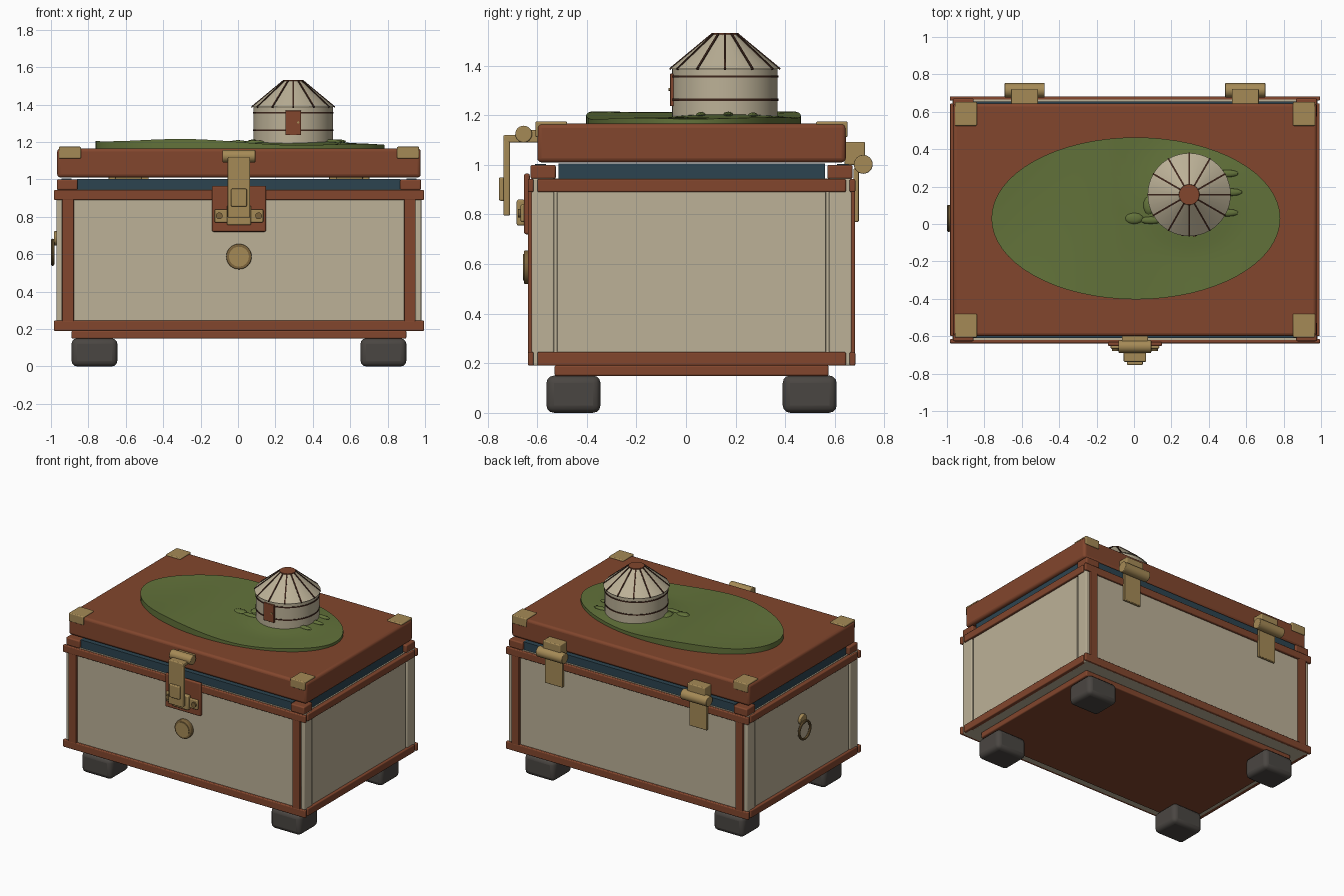
import bpy, bmesh, math
from mathutils import Matrix, Vector

if "Cube" in bpy.data.objects:
    bpy.data.objects.remove(bpy.data.objects["Cube"])

CX, CY = 0.005, 0.0225          # centre of the chest
TX, TY = 0.295, 0.157           # centre of the tower


def mat(name, r, g, b):
    def lin(c):
        c /= 255
        return c / 12.92 if c < 0.04045 else ((c + 0.055) / 1.055) ** 2.4
    m = bpy.data.materials.new(name)
    m.diffuse_color = (lin(r), lin(g), lin(b), 1)
    m.use_nodes = True
    m.node_tree.nodes["Principled BSDF"].inputs["Base Color"].default_value = m.diffuse_color
    return m


LEATHER = mat("brown leather", 130, 70, 45)
CREAM = mat("cream panel", 188, 177, 151)
BRASS = mat("brass", 165, 138, 86)
OLD_BRASS = mat("dark brass", 124, 100, 60)
TEAL = mat("dark teal lining", 44, 68, 80)
RUBBER = mat("dark rubber", 74, 70, 66)
GRASS = mat("grass green", 98, 114, 58)
DARK = mat("dark brown trim", 62, 38, 28)


def finish(bm, name, material, bevel=0.0, smooth=True):
    bmesh.ops.recalc_face_normals(bm, faces=bm.faces)
    me = bpy.data.meshes.new(name)
    bm.to_mesh(me)
    bm.free()
    me.materials.append(material)
    ob = bpy.data.objects.new(name, me)
    bpy.context.collection.objects.link(ob)
    if bevel:
        md = ob.modifiers.new("bevel", 'BEVEL')
        md.width, md.segments = bevel, 3
    if smooth:
        bpy.ops.object.select_all(action='DESELECT')
        ob.select_set(True)
        bpy.context.view_layer.objects.active = ob
        bpy.ops.object.shade_smooth_by_angle(angle=math.radians(35))
    return ob


def box(name, x, y, z, material, bevel=0.0):
    bm = bmesh.new()
    bmesh.ops.create_cube(bm, size=1)
    for v in bm.verts:
        v.co = [a[0] + (a[1] - a[0]) * (c + 0.5) for a, c in zip((x, y, z), v.co)]
    return finish(bm, name, material, bevel)


def flip(r, c):
    return (2 * c - r[1], 2 * c - r[0])


def boxes(name, x, y, z, material, bevel=0.0, mx=False, my=False):
    """Box repeated across the chest centre lines."""
    for xr in ([x, flip(x, CX)] if mx else [x]):
        for yr in ([y, flip(y, CY)] if my else [y]):
            box(name, xr, yr, z, material, bevel)


def cyl(name, centre, axis, r1, r2, depth, material, seg=32, bevel=0.0):
    bm = bmesh.new()
    bmesh.ops.create_cone(bm, cap_ends=True, segments=seg, radius1=r1, radius2=r2, depth=depth)
    rot = Vector((0, 0, 1)).rotation_difference(Vector(axis)).to_matrix().to_4x4()
    bm.transform(Matrix.Translation(centre) @ rot)
    return finish(bm, name, material, bevel)


def ring(name, centre, axis, major, minor, material, seg=40):
    bm = bmesh.new()
    rows = []
    for i in range(seg):
        a = 2 * math.pi * i / seg
        rows.append([bm.verts.new(((major + minor * math.cos(b)) * math.cos(a),
                                   (major + minor * math.cos(b)) * math.sin(a),
                                   minor * math.sin(b)))
                     for b in [2 * math.pi * j / 8 for j in range(8)]])
    for i in range(seg):
        p, q = rows[i], rows[(i + 1) % seg]
        for j in range(8):
            bm.faces.new((p[j], q[j], q[(j + 1) % 8], p[(j + 1) % 8]))
    rot = Vector((0, 0, 1)).rotation_difference(Vector(axis)).to_matrix().to_4x4()
    bm.transform(Matrix.Translation(centre) @ rot)
    return finish(bm, name, material)


# Feet and base
boxes("foot", (0.655, 0.9), (0.39, 0.608), (0, 0.15), RUBBER, 0.03, True, True)
box("base_plate", (-0.89, 0.90), (-0.53, 0.575), (0.148, 0.192), LEATHER, 0.008)

# Body with cream corner columns
box("body", (-0.955, 0.965), (-0.62, 0.665), (0.19, 0.945), CREAM)
boxes("side_panel", (0.96, 0.974), (-0.52, 0.565), (0.2, 0.94), CREAM, 0.003, mx=True)
boxes("corner_column", (0.95, 0.98), (0.577, 0.668), (0.19, 0.945), CREAM, 0.006, True, True)

# Leather frame
for z in ((0.19, 0.245), (0.89, 0.943)):
    boxes("long_rail", (-0.985, 0.995), (0.66, 0.683), z, LEATHER, 0.006, my=True)
    boxes("side_rail", (0.96, 0.993), (-0.6, 0.645), z, LEATHER, 0.006, mx=True)
boxes("frame_post", (0.888, 0.95), (0.66, 0.682), (0.19, 0.943), LEATHER, 0.005, True, True)
boxes("top_corner_block", (0.867, 0.978), (0.57, 0.672), (0.943, 1.0), LEATHER, 0.008, True, True)

# Lining rim
boxes("long_lining", (-0.86, 0.87), (0.61, 0.655), (0.94, 1.003), TEAL, my=True)
boxes("side_lining", (0.90, 0.955), (-0.515, 0.56), (0.94, 1.006), TEAL, mx=True)

# Lid and its corner brackets
box("lid", (-0.967, 0.977), (-0.6, 0.645), (1.01, 1.166), LEATHER, 0.018)
boxes("lid_corner", (0.85, 0.968), (0.525, 0.652), (1.112, 1.175), BRASS, 0.006, True, True)

# Front latch
box("latch_plate", (-0.14, 0.15), (-0.653, -0.63), (0.72, 0.965), LEATHER, 0.008)
box("latch_base", (-0.125, 0.135), (-0.667, -0.65), (0.77, 0.84), BRASS, 0.006)
box("latch_catch", (-0.06, 0.07), (-0.683, -0.65), (0.755, 0.86), BRASS, 0.008)
for sx in (-0.1, 0.11):
    cyl("latch_rivet", (sx, -0.67, 0.805), (0, 1, 0), 0.018, 0.018, 0.016, OLD_BRASS, 16)
box("hasp_strap", (-0.055, 0.065), (-0.737, -0.71), (0.795, 1.105), BRASS, 0.006)
box("hasp_arm", (-0.055, 0.065), (-0.737, -0.655), (1.09, 1.12), BRASS, 0.006)
box("hasp_mount", (-0.065, 0.075), (-0.65, -0.595), (1.09, 1.14), BRASS, 0.006)
cyl("hasp_barrel", (CX, -0.655, 1.124), (1, 0, 0), 0.034, 0.034, 0.175, BRASS, 24, 0.005)
box("hasp_button", (-0.037, 0.047), (-0.754, -0.73), (0.855, 0.95), BRASS, 0.006)

# Front medallion
cyl("medallion_rim", (CX, -0.637, 0.587), (0, 1, 0), 0.068, 0.068, 0.034, OLD_BRASS, 32, 0.006)
cyl("medallion_face", (CX, -0.653, 0.587), (0, 1, 0), 0.053, 0.053, 0.008, BRASS)

# Ring pull on the left side
cyl("ring_boss", (-0.972, 0.03, 0.685), (1, 0, 0), 0.038, 0.038, 0.026, BRASS, 24, 0.005)
ring("pull_ring", (-0.991, 0.03, 0.61), (1, 0, 0), 0.064, 0.009, OLD_BRASS)

# Rear hinges
for s in (-1, 1):
    x = CX + s * 0.59
    cyl("hinge_barrel", (x, 0.715, 1.002), (1, 0, 0), 0.038, 0.038, 0.215, BRASS, 24, 0.004)
    box("hinge_upper_leaf", (x - 0.072, x + 0.072), (0.64, 0.722), (1.0, 1.093), BRASS, 0.006)
    box("hinge_lower_leaf", (x - 0.072, x + 0.072), (0.676, 0.697), (0.77, 0.985), BRASS, 0.005)


# Rolling grass mound
def ground(x, y):
    u, v = (x - 0.01) / 0.77, (y - 0.03) / 0.43
    z = 1.195 - 0.018 * u + 0.012 * math.cos(5.5 * u + 1.6) * (1 - 0.5 * v * v)
    z += 0.012 * v * v * (u < 0.4) * (0.4 - u)
    d = math.hypot(x - TX, y - TY)
    return z + 0.024 * math.exp(-((d / 0.26) ** 4))


bm = bmesh.new()
SEG, RINGS = 64, 16
centre = bm.verts.new((0.01, 0.03, ground(0.01, 0.03)))
loops = []
for k in range(1, RINGS + 2):
    t = min(k, RINGS) / RINGS
    loop = []
    for i in range(SEG):
        a = 2 * math.pi * i / SEG
        x, y = 0.01 + 0.772 * t * math.cos(a), 0.03 + 0.433 * t * math.sin(a)
        loop.append(bm.verts.new((x, y, ground(x, y) if k <= RINGS else 1.155)))
    loops.append(loop)
for i in range(SEG):
    j = (i + 1) % SEG
    bm.faces.new((centre, loops[0][i], loops[0][j]))
    for p, q in zip(loops, loops[1:]):
        bm.faces.new((p[i], q[i], q[j], p[j]))
bm.faces.new(loops[-1])
finish(bm, "grass_mound", GRASS)

# Small tufts on the mound
for x, y, rx, ry in ((0.0, 0.03, 0.05, 0.03), (0.09, 0.02, 0.06, 0.02), (0.08, 0.1, 0.03, 0.05),
                     (0.5, 0.06, 0.06, 0.02), (0.52, 0.17, 0.06, 0.02), (0.5, 0.27, 0.06, 0.02)):
    bm = bmesh.new()
    bmesh.ops.create_icosphere(bm, subdivisions=2, radius=1)
    bm.transform(Matrix.Translation((x, y, ground(x, y))) @ Matrix.Diagonal((rx, ry, 0.012, 1)))
    finish(bm, "grass_tuft", GRASS)

# Round tower with hoops
cyl("tower_wall", (TX, TY, 1.28), (0, 0, 1), 0.213, 0.213, 0.22, CREAM, 48)
for z in (1.263, 1.356):
    cyl("tower_hoop", (TX, TY, z), (0, 0, 1), 0.216, 0.216, 0.009, DARK, 48)

# Conical roof, ribs and cap
cyl("tower_roof", (TX, TY, 1.456), (0, 0, 1), 0.222, 0.055, 0.138, CREAM, 48)
bm = bmesh.new()
for i in range(12):
    spin = Matrix.Translation((TX, TY, 0)) @ Matrix.Rotation(i * math.pi / 6, 4, 'Z')
    corners = []
    for w in (-0.0045, 0.0045):
        for r, z in ((0.222, 1.382), (0.224, 1.390), (0.055, 1.530), (0.05, 1.52)):
            corners.append(bm.verts.new(spin @ Vector((r, w, z))))
    a, b = corners[:4], corners[4:]
    bm.faces.new(a)
    bm.faces.new(b)
    for j in range(4):
        k = (j + 1) % 4
        bm.faces.new((a[j], b[j], b[k], a[k]))
finish(bm, "roof_ribs", DARK, smooth=False)
cyl("roof_cap", (TX, TY, 1.525), (0, 0, 1), 0.056, 0.054, 0.012, LEATHER)

# Door
box("tower_door", (0.253, 0.337), (-0.064, 0.0), (1.237, 1.368), LEATHER, 0.003)
cyl("door_knob", (0.322, -0.066, 1.305), (0, 1, 0), 0.006, 0.006, 0.008, BRASS, 12)
